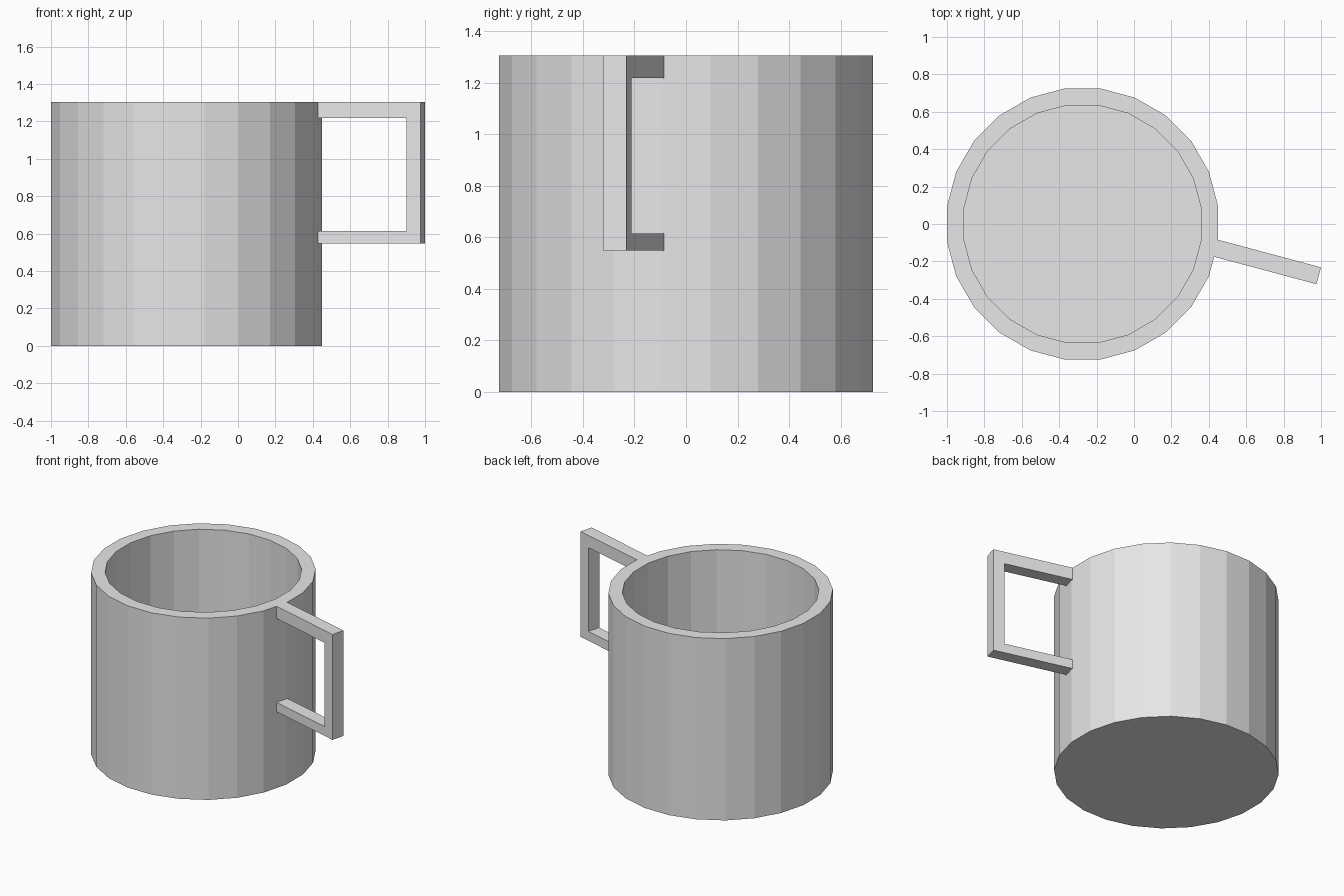
import bpy, bmesh
from math import pi, radians
from mathutils import Matrix, Vector

HEIGHT = 1.305
SIDES = 24
OUTER_R, INNER_R = 0.731, 0.64
FLOOR_Z = 0.09
CENTRE = Vector((-0.275, 0, 0))

if "Cube" in bpy.data.objects:
    bpy.data.objects.remove(bpy.data.objects["Cube"])

grey = bpy.data.materials.new("light grey")
grey.use_nodes = True
grey.diffuse_color = (0.8, 0.8, 0.8, 1)
grey.node_tree.nodes["Principled BSDF"].inputs["Base Color"].default_value = grey.diffuse_color


def finish(name, bm, matrix):
    bmesh.ops.recalc_face_normals(bm, faces=bm.faces)
    mesh = bpy.data.meshes.new(name)
    bm.to_mesh(mesh)
    bm.free()
    mesh.materials.append(grey)
    obj = bpy.data.objects.new(name, mesh)
    obj.matrix_world = matrix
    bpy.context.collection.objects.link(obj)
    return obj


# Mug body: a faceted cylinder with its top inset and pushed down to the floor
bm = bmesh.new()
spin = Matrix.Rotation(pi / SIDES, 4, "Z")
bmesh.ops.create_circle(bm, cap_ends=True, segments=SIDES, radius=OUTER_R, matrix=spin)


def extrude_cap(face, dz):
    out = bmesh.ops.extrude_discrete_faces(bm, faces=[face])["faces"][0]
    bmesh.ops.translate(bm, verts=out.verts, vec=(0, 0, dz))
    return out


base = bm.faces[:][0]
bottom = bm.faces.new([v for v in reversed([bm.verts.new(v.co) for v in base.verts])])
top = extrude_cap(base, HEIGHT)
rim = bmesh.ops.extrude_discrete_faces(bm, faces=[top])["faces"][0]
bmesh.ops.scale(bm, verts=rim.verts, vec=(INNER_R / OUTER_R, INNER_R / OUTER_R, 1))
extrude_cap(rim, FLOOR_Z - HEIGHT)
bmesh.ops.remove_doubles(bm, verts=bm.verts, dist=0.0001)
finish("mug_body", bm, Matrix.Translation(CENTRE))

# Handle: a square C profile given thickness, standing off one facet
outline = [(0.72, HEIGHT), (1.291, HEIGHT), (1.291, 0.548), (0.72, 0.548),
           (0.72, 0.615), (1.213, 0.615), (1.213, 1.217), (0.72, 1.217)]
bm = bmesh.new()
face = bm.faces.new([bm.verts.new((u, 0.013, z)) for u, z in outline])
side = bmesh.ops.extrude_face_region(bm, geom=[face], use_keep_orig=True)["geom"]
bmesh.ops.translate(bm, verts=[g for g in side if isinstance(g, bmesh.types.BMVert)],
                    vec=(0, 0.093, 0))
finish("handle", bm, Matrix.Translation(CENTRE) @ Matrix.Rotation(radians(-15), 4, "Z"))
